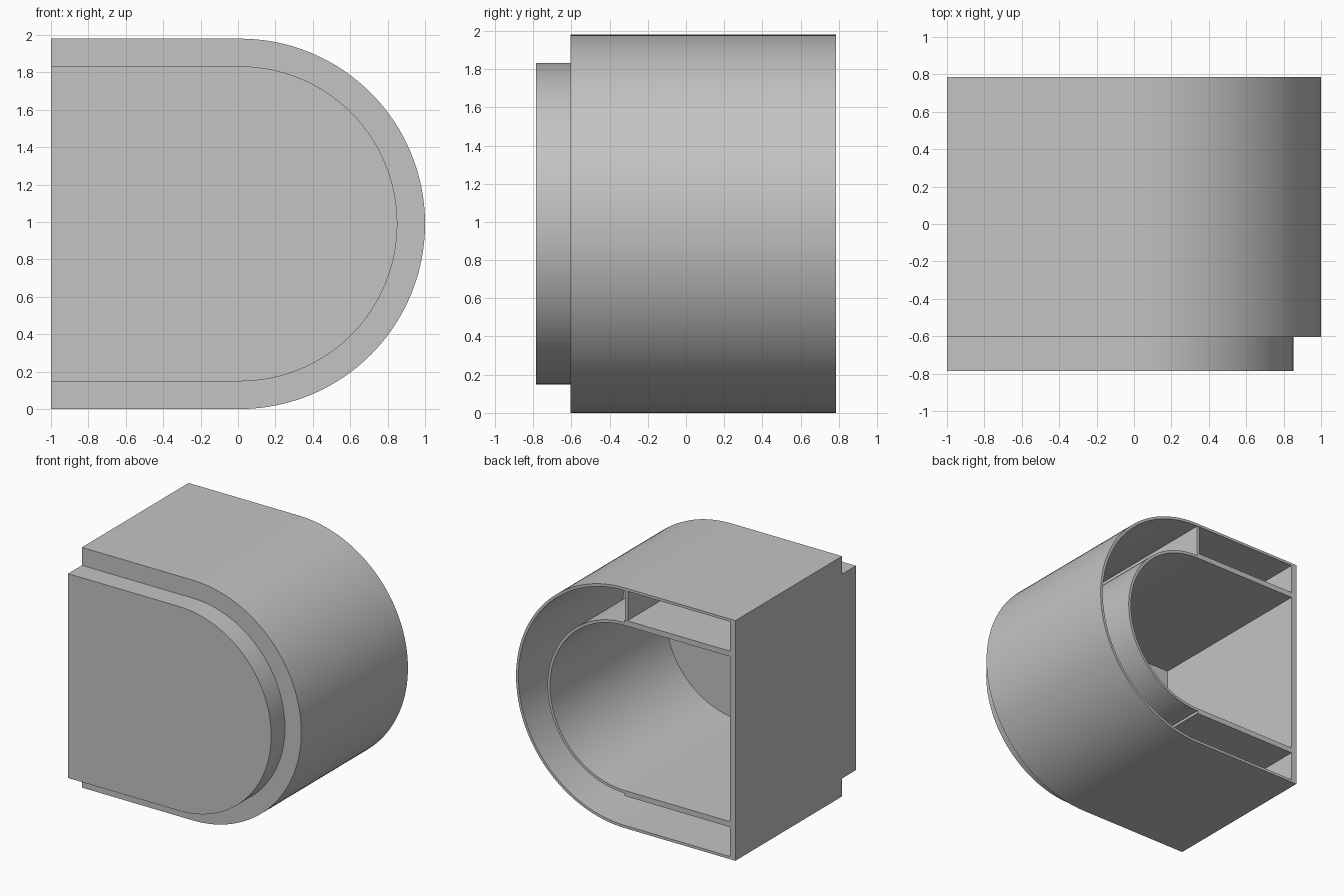
import bpy
import bmesh
import math

R = 0.99          # outer radius, also the height of the axis
CX = 0.01         # centre of the rounded side
LEFT, WALL = -1.0, -0.952
BACK, STEP, FRONT = 0.785, -0.605, -0.785
SEGMENTS = 64

cube = bpy.data.objects.get("Cube")
if cube:
    bpy.data.objects.remove(cube, do_unlink=True)

grey = bpy.data.materials.new("plain_grey")
grey.use_nodes = True
colour = (0.55, 0.55, 0.55, 1)
grey.diffuse_color = colour
grey.node_tree.nodes["Principled BSDF"].inputs["Base Color"].default_value = colour


def d_outline(radius, left, flat_radius=None):
    """D-shaped line from lower left, round the curve, to upper left."""
    flat = flat_radius or radius
    points = [(left, R - flat)]
    if flat != radius:
        points.append((CX, R - flat))
    for i in range(SEGMENTS + 1):
        a = math.pi * (i / SEGMENTS - 0.5)
        points.append((CX + radius * math.cos(a), R + radius * math.sin(a)))
    if flat != radius:
        points.append((CX, R + flat))
    points.append((left, R + flat))
    return points


def prism(name, outline, y0, y1):
    """Extrude an x-z outline along y."""
    bm = bmesh.new()
    face = bm.faces.new([bm.verts.new((x, y0, z)) for x, z in outline])
    out = bmesh.ops.extrude_face_region(bm, geom=[face])
    moved = [v for v in out["geom"] if isinstance(v, bmesh.types.BMVert)]
    bmesh.ops.translate(bm, verts=moved, vec=(0, y1 - y0, 0))
    bmesh.ops.recalc_face_normals(bm, faces=bm.faces)
    mesh = bpy.data.meshes.new(name)
    bm.to_mesh(mesh)
    bm.free()
    mesh.materials.append(grey)
    obj = bpy.data.objects.new(name, mesh)
    bpy.context.collection.objects.link(obj)
    return obj


def activate(obj):
    bpy.ops.object.select_all(action="DESELECT")
    obj.select_set(True)
    bpy.context.view_layer.objects.active = obj


def cut(obj, cutter):
    activate(obj)
    mod = obj.modifiers.new("cut", "BOOLEAN")
    mod.operation = "DIFFERENCE"
    mod.solver = "EXACT"
    mod.object = cutter
    bpy.ops.object.modifier_apply(modifier=mod.name)


# Main housing and the smaller raised front
housing = prism("housing", d_outline(R, LEFT), STEP, BACK)
raised_front = prism("raised_front", d_outline(0.842, LEFT), FRONT, STEP)

# Central tunnel, open at the back
tunnel = prism("tunnel_cutter", d_outline(0.68, WALL), -0.725, BACK + 0.1)
# Channel between the outer shell and the thin inner tube
channel_outline = d_outline(0.968, WALL) + d_outline(0.703, WALL, 0.725)[::-1]
channel = prism("channel_cutter", channel_outline, -0.56, BACK + 0.1)

cut(housing, tunnel)
cut(housing, channel)
cut(raised_front, tunnel)
for cutter in (tunnel, channel):
    bpy.data.objects.remove(cutter, do_unlink=True)

# Upright rib across the top of the channel
rib_outline = [(-0.015, R + 0.71), (CX, R + 0.70), (CX, R + 0.975), (-0.015, R + 0.975)]
prism("channel_rib", rib_outline, -0.57, BACK - 0.005)

for obj in (housing, raised_front):
    activate(obj)
    bpy.ops.object.shade_smooth_by_angle(angle=math.radians(30))
